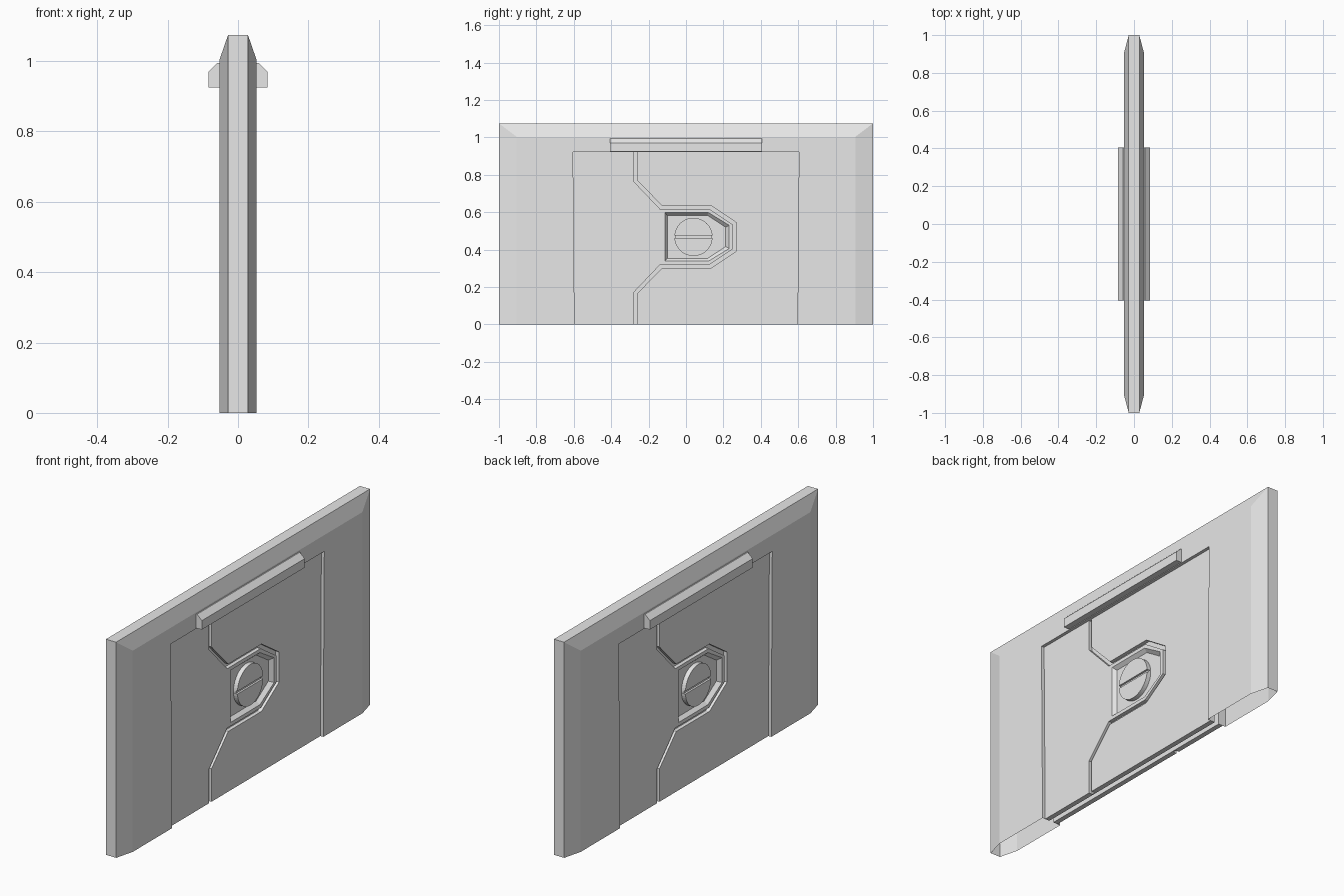
import bpy, bmesh, math

if "Cube" in bpy.data.objects:
    bpy.data.objects.remove(bpy.data.objects["Cube"])

grey = bpy.data.materials.new("plain_grey")
grey.use_nodes = True
grey.diffuse_color = (0.8, 0.8, 0.8, 1)
grey.node_tree.nodes["Principled BSDF"].inputs["Base Color"].default_value = (0.8, 0.8, 0.8, 1)

SEAM_MID = 0.468     # height of the seam's line of symmetry
DOOR_TOP = 0.922
DOOR_X, BACK_X = 0.037, 0.018


def finish(name, bm):
    bmesh.ops.remove_doubles(bm, verts=bm.verts, dist=0.0001)
    bmesh.ops.recalc_face_normals(bm, faces=bm.faces)
    mesh = bpy.data.meshes.new(name)
    bm.to_mesh(mesh)
    bm.free()
    mesh.materials.append(grey)
    obj = bpy.data.objects.new(name, mesh)
    bpy.context.collection.objects.link(obj)
    return obj


def ring(bm, side, x, points):
    # side -1 turns the part half a revolution about z
    return [bm.verts.new((side * x, side * y, z)) for y, z in points]


def strip(bm, a, b, closed=False):
    for i in range(len(a) - (0 if closed else 1)):
        j = (i + 1) % len(a)
        bm.faces.new((a[i], a[j], b[j], b[i]))


def plate(name, side, front, back, outer, hole=None):
    # Flat slab facing sideways, with an optional hole through it
    bm = bmesh.new()
    edges = []
    for loop in (outer, hole or []):
        v = ring(bm, side, front, loop)
        edges += [bm.edges.new((v[i], v[i - 1])) for i in range(len(v))]
    bmesh.ops.triangle_fill(bm, edges=edges, use_beauty=True, normal=(side, 0, 0))
    out = bmesh.ops.extrude_face_region(bm, geom=bm.faces[:], use_keep_orig=True)
    moved = [g for g in out["geom"] if isinstance(g, bmesh.types.BMVert)]
    bmesh.ops.translate(bm, verts=moved, vec=(side * (back - front), 0, 0))
    return finish(name, bm)


def mirrored(points):
    # Repeat an outline below the seam's line of symmetry
    return points + [(y, 2 * SEAM_MID - z) for y, z in reversed(points)]


def seam(points):
    path = mirrored(points)
    path[-1] = (path[-1][0], 0)
    return path


def arc(radius, start, end, steps):
    angles = [start + (end - start) * i / steps for i in range(steps + 1)]
    return [(0.04 + radius * math.cos(a), SEAM_MID + radius * math.sin(a)) for a in angles]


# Hollow wall, open at the bottom, with chamfered rim and a door recess per side
face_rim = [(-0.905, 0), (-0.905, 1.003), (0.905, 1.003), (0.905, 0)]
edge_rim = [(-1, 0), (-1, 1.075), (1, 1.075), (1, 0)]
opening = [(-0.596, 0), (-0.604, DOOR_TOP), (0.604, DOOR_TOP), (0.596, 0)]
bm = bmesh.new()
for side in (1, -1):
    inner = ring(bm, side, 0.053, face_rim)
    outer = ring(bm, side, 0.028, edge_rim)
    strip(bm, inner, outer)
    strip(bm, outer, ring(bm, side, 0, [(side * y, z) for y, z in edge_rim][::side]))
    jamb = ring(bm, side, 0.053, opening)
    strip(bm, inner, jamb)
    strip(bm, jamb, ring(bm, side, BACK_X - 0.006, opening))
finish("wall", bm)

# Seam edges and lock pocket outlines
near_seam = seam([(-0.28, DOOR_TOP), (-0.28, 0.765), (-0.138, 0.616),
                  (0.126, 0.616), (0.252, 0.532)])
far_seam = seam([(-0.262, DOOR_TOP), (-0.262, 0.772), (-0.13, 0.636),
                 (0.132, 0.636), (0.271, 0.543)])
pocket = mirrored([(-0.113, 0.598), (0.12, 0.598), (0.231, 0.53)])
pocket_floor = mirrored([(-0.1, 0.583), (0.115, 0.583), (0.212, 0.52)])

for side, tag in ((1, "left"), (-1, "right")):
    # Backing panel and the two interlocking door leaves
    plate(tag + "_door_backing", side, BACK_X, BACK_X - 0.006, opening)
    plate(tag + "_lock_leaf", side, DOOR_X, BACK_X, opening[:2] + near_seam, pocket)
    plate(tag + "_plain_leaf", side, DOOR_X, BACK_X, opening[2:] + far_seam[::-1])

    # Sloped walls of the lock pocket
    bm = bmesh.new()
    strip(bm, ring(bm, side, DOOR_X, pocket),
          ring(bm, side, BACK_X + 0.001, pocket_floor), closed=True)
    finish(tag + "_lock_pocket", bm)

    # Round lock split by a slot
    plate(tag + "_lock_base", side, 0.03, BACK_X, arc(0.1, 0, math.tau * 47 / 48, 47))
    gap = 0.07
    for k, part in enumerate(("upper", "lower")):
        half = arc(0.102, math.pi * k + gap, math.pi * (k + 1) - gap, 24)
        plate(tag + "_lock_" + part, side, 0.04, BACK_X, half)

    # Canopy rail over the door
    bm = bmesh.new()
    profile = [(0.05, 0.925), (0.084, 0.925), (0.084, 0.97), (0.058, 0.995), (0.05, 0.995)]
    ends = [[bm.verts.new((side * x, y, z)) for x, z in profile] for y in (-0.405, 0.405)]
    strip(bm, *ends, closed=True)
    for end in ends:
        bm.faces.new(end)
    finish(tag + "_canopy_rail", bm)
